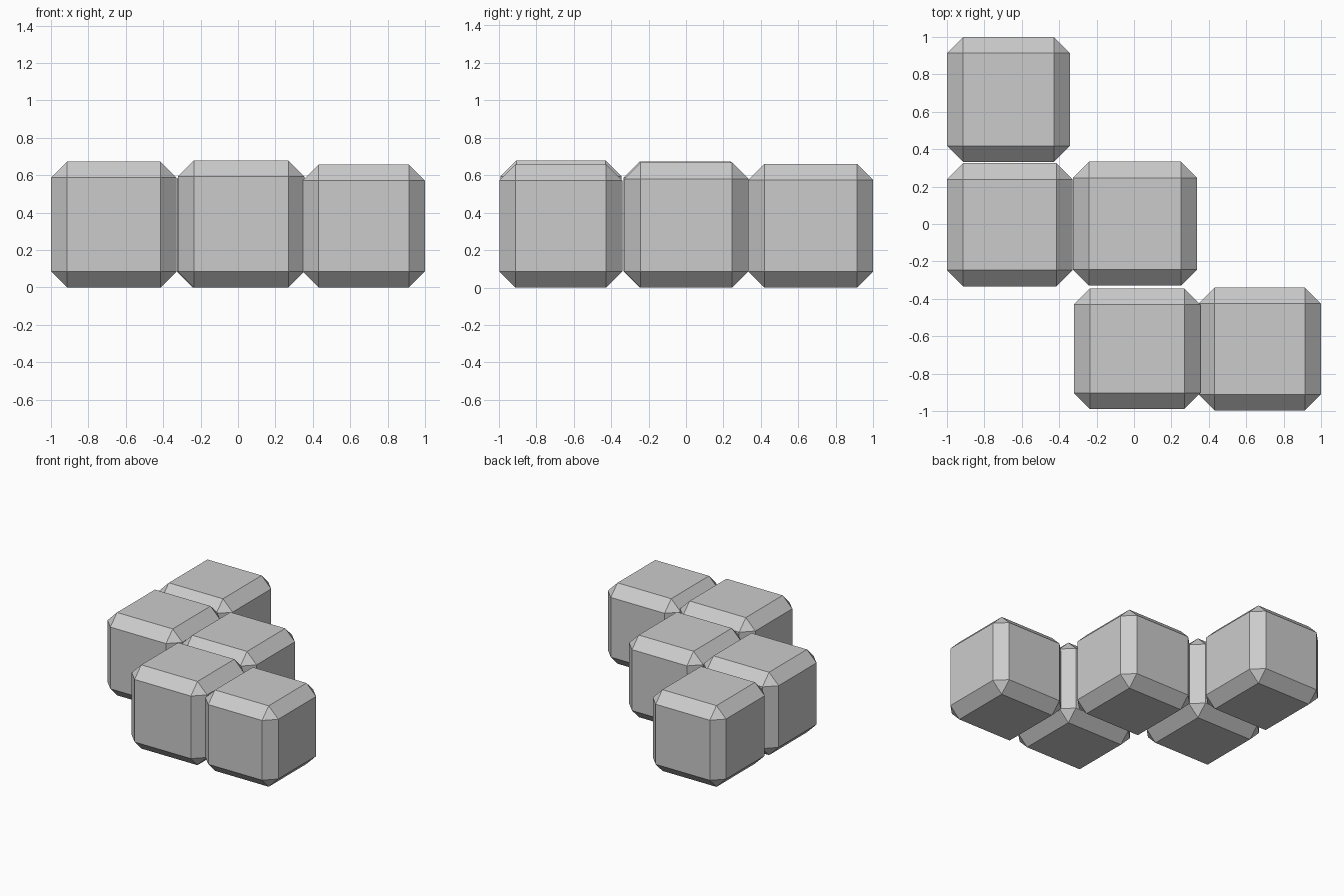
import bpy
import bmesh
from mathutils import Vector

if "Cube" in bpy.data.objects:
    bpy.data.objects.remove(bpy.data.objects["Cube"])

CHAMFER = 0.086


def chamfered_block(name, x0, x1, y0, y1, height):
    """Flat-shaded box standing on z = 0 with every edge cut by one chamfer."""
    bm = bmesh.new()
    bmesh.ops.create_cube(bm, size=1)
    bmesh.ops.scale(bm, vec=(x1 - x0, y1 - y0, height), verts=bm.verts)
    bmesh.ops.bevel(bm, geom=bm.edges[:], offset=CHAMFER, offset_type='OFFSET',
                    segments=1, affect='EDGES', clamp_overlap=True)
    bmesh.ops.recalc_face_normals(bm, faces=bm.faces)
    mesh = bpy.data.meshes.new(name)
    bm.to_mesh(mesh)
    bm.free()
    obj = bpy.data.objects.new(name, mesh)
    obj.location = Vector(((x0 + x1) / 2, (y0 + y1) / 2, height / 2))
    bpy.context.collection.objects.link(obj)
    return obj


# Five slightly uneven blocks in a W-shaped staircase: x range, y range, height
chamfered_block("back_left_block", -1.00, -0.342, 0.332, 1.00, 0.66)
chamfered_block("middle_left_block", -1.00, -0.328, -0.333, 0.325, 0.673)
chamfered_block("centre_block", -0.327, 0.338, -0.33, 0.333, 0.667)
chamfered_block("front_centre_block", -0.322, 0.355, -0.99, -0.345, 0.68)
chamfered_block("front_right_block", 0.345, 1.00, -0.997, -0.34, 0.657)
